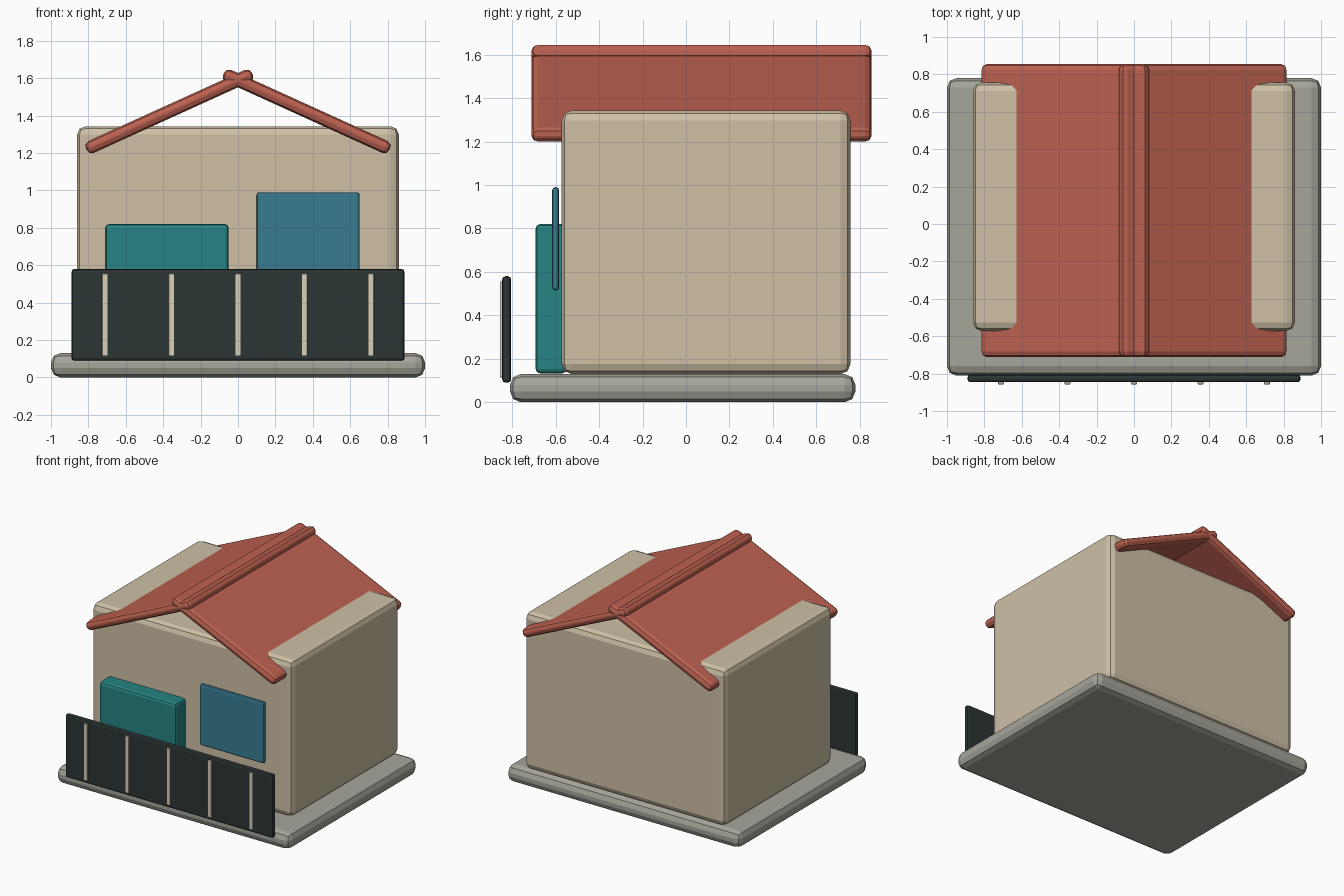
import bpy
import bmesh
from math import atan2
from mathutils import Matrix

if "Cube" in bpy.data.objects:
    bpy.data.objects.remove(bpy.data.objects["Cube"])


def material(name, rgb):
    m = bpy.data.materials.new(name)
    m.diffuse_color = (*rgb, 1)
    m.use_nodes = True
    m.node_tree.nodes["Principled BSDF"].inputs["Base Color"].default_value = m.diffuse_color
    return m


STONE = material("stone", (0.38, 0.38, 0.33))
WALL = material("wall", (0.62, 0.53, 0.38))
ROOF = material("roof", (0.50, 0.12, 0.08))
TEAL = material("teal", (0.02, 0.23, 0.23))
GLASS = material("glass", (0.04, 0.20, 0.28))
DARK = material("dark", (0.025, 0.035, 0.035))
CREAM = material("cream", (0.70, 0.64, 0.50))


def box(name, x, y, z, mat, bevel, angle=0):
    """Bevelled box from (min, max) ranges, turned about its own y axis."""
    ranges = (x, y, z)
    size = [b - a for a, b in ranges]
    bm = bmesh.new()
    bmesh.ops.create_cube(bm, size=1, matrix=Matrix.Diagonal((*size, 1)))
    mesh = bpy.data.meshes.new(name)
    bm.to_mesh(mesh)
    bm.free()
    mesh.materials.append(mat)
    ob = bpy.data.objects.new(name, mesh)
    ob.location = [(a + b) / 2 for a, b in ranges]
    ob.rotation_euler.y = angle
    bpy.context.collection.objects.link(ob)
    mod = ob.modifiers.new("bevel", "BEVEL")
    mod.width = bevel
    mod.segments = 2
    return ob


# Ground slab and house body
box("base_slab", (-1, 1), (-0.81, 0.78), (0, 0.13), STONE, 0.05)
box("house_body", (-0.86, 0.86), (-0.572, 0.757), (0.13, 1.343), WALL, 0.045)

# Two roof panels crossing at the ridge
pitch = atan2(0.375, 0.825)
for side, label in ((-1, "left"), (1, "right")):
    cx, cz, length, thick = side * 0.3675, 1.4225, 0.976, 0.07
    box("roof_" + label, (cx - length / 2, cx + length / 2), (-0.712, 0.855),
        (cz - thick / 2, cz + thick / 2), ROOF, 0.03, side * pitch)

# Front door block and floating window pane
box("front_block", (-0.71, -0.05), (-0.692, -0.55), (0.133, 0.82), TEAL, 0.02)
box("window_pane", (0.10, 0.65), (-0.616, -0.584), (0.515, 0.99), GLASS, 0.014)

# Front fence with evenly spaced pale bars
box("fence_panel", (-0.89, 0.89), (-0.846, -0.805), (0.09, 0.58), DARK, 0.015)
for i in range(5):
    bx = (i - 2) * 0.355
    box(f"fence_bar_{i + 1}", (bx - 0.016, bx + 0.016), (-0.857, -0.83),
        (0.115, 0.555), CREAM, 0.003)
